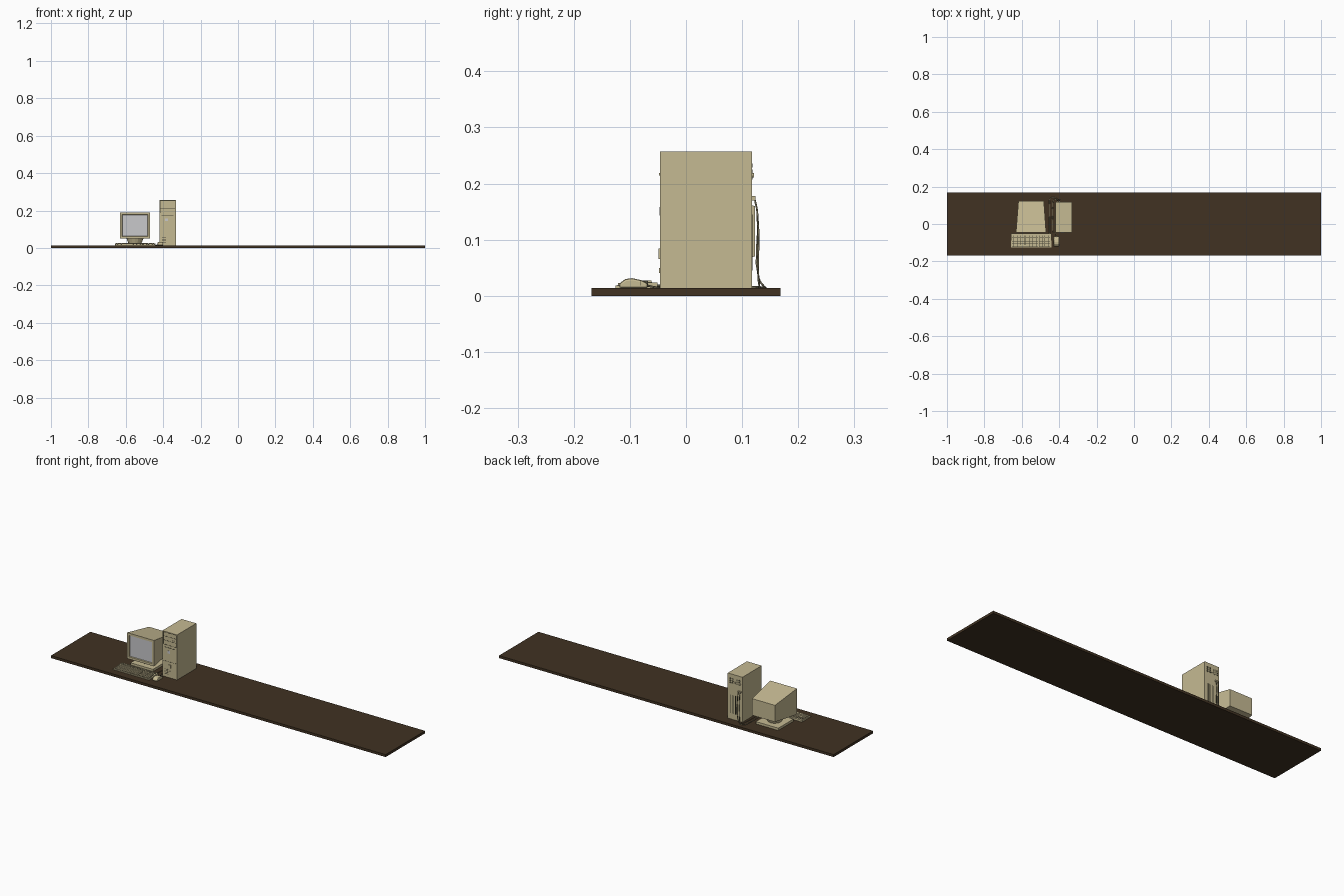
import bpy, bmesh, math
from mathutils import Vector

if "Cube" in bpy.data.objects:
    bpy.data.objects.remove(bpy.data.objects["Cube"])


def material(name, rgb):
    m = bpy.data.materials.new(name)
    m.diffuse_color = (*rgb, 1)
    m.use_nodes = True
    m.node_tree.nodes["Principled BSDF"].inputs["Base Color"].default_value = m.diffuse_color
    return m


BEIGE = material("beige plastic", (0.56, 0.49, 0.29))
WOOD = material("dark brown wood", (0.052, 0.032, 0.016))
SCREEN = material("grey screen glass", (0.58, 0.58, 0.60))
DARK = material("dark slots", (0.07, 0.065, 0.04))
CABLE = material("cable olive", (0.20, 0.18, 0.11))
DESK = 0.0135


def finish(name, bm, mat):
    bmesh.ops.recalc_face_normals(bm, faces=bm.faces)
    me = bpy.data.meshes.new(name)
    bm.to_mesh(me)
    bm.free()
    me.materials.append(mat)
    ob = bpy.data.objects.new(name, me)
    bpy.context.collection.objects.link(ob)
    return ob


def boxes(name, mat, *spans):
    """Each span is (x0, x1, y0, y1, z0, z1); all spans become one object."""
    bm = bmesh.new()
    for x0, x1, y0, y1, z0, z1 in spans:
        vs = bmesh.ops.create_cube(bm, size=1)["verts"]
        for v in vs:
            v.co = Vector(((x0 + x1) / 2 + v.co.x * (x1 - x0),
                           (y0 + y1) / 2 + v.co.y * (y1 - y0),
                           (z0 + z1) / 2 + v.co.z * (z1 - z0)))
    return finish(name, bm, mat)


def prism(name, mat, x0, x1, profile):
    """Side profile of (y, z) points extruded along x."""
    bm = bmesh.new()
    face = bm.faces.new([bm.verts.new((x0, y, z)) for y, z in profile])
    ext = bmesh.ops.extrude_face_region(bm, geom=[face])["geom"]
    bmesh.ops.translate(bm, vec=(x1 - x0, 0, 0),
                        verts=[g for g in ext if isinstance(g, bmesh.types.BMVert)])
    return finish(name, bm, mat)


def cable(name, points, radius=0.0018):
    cu = bpy.data.curves.new(name, "CURVE")
    cu.dimensions = "3D"
    cu.bevel_depth, cu.bevel_resolution, cu.resolution_u = radius, 1, 4
    sp = cu.splines.new("BEZIER")
    sp.bezier_points.add(len(points) - 1)
    for p, co in zip(sp.bezier_points, points):
        p.co = co
        p.handle_left_type = p.handle_right_type = "AUTO"
    cu.materials.append(CABLE)
    bpy.context.collection.objects.link(bpy.data.objects.new(name, cu))


# Desk board
boxes("desk_board", WOOD, (-1, 1, -0.168, 0.168, 0, DESK))

# Tower case
TX0, TX1, TY0, TY1, TZ = -0.42, -0.332, -0.046, 0.118, 0.257
boxes("tower_case", BEIGE, (TX0, TX1, TY0, TY1, DESK, TZ))

# Tower front: drive bay seams, floppy slot and lower vents
f0, f1 = TY0 - 0.0006, TY0 + 0.002
boxes("front_seams", DARK,
      *[(TX0 + 0.004, TX1 - 0.004, f0, f1, z, z + 0.0018) for z in (0.186, 0.209, 0.231, 0.252)],
      *[(x, x + 0.0015, f0, f1, 0.186, 0.253) for x in (TX0 + 0.004, TX1 - 0.0055)],
      (TX0 + 0.012, TX1 - 0.012, f0, f1, 0.172, 0.1745),
      (TX0 + 0.004, TX1 - 0.004, f0, f1, 0.098, 0.0995),
      *[(TX0 + 0.014, TX0 + 0.036, f0, f1, z, z + 0.002) for z in (0.03, 0.038, 0.046, 0.054)])
boxes("front_buttons", BEIGE,
      (-0.383, -0.369, TY0 - 0.003, TY0, 0.066, 0.084),
      (-0.380, -0.371, TY0 - 0.002, TY0, 0.041, 0.050),
      (TX1 - 0.026, TX1 - 0.014, TY0 - 0.002, TY0, 0.214, 0.219))
boxes("front_badge", SCREEN, (-0.389, -0.374, TY0 - 0.001, TY0, 0.143, 0.158))

# Tower back: two fan grilles, expansion slots and plug sockets
b0, b1 = TY1 - 0.002, TY1 + 0.0006
boxes("back_slots", DARK,
      *[(x + i * 0.0075, x + i * 0.0075 + 0.004, b0, b1, z, z + 0.007)
        for x in (-0.412, -0.370) for i in range(4) for z in (0.207, 0.218, 0.229)],
      *[(x, x + 0.003, b0, b1, 0.045, 0.145)
        for x in (-0.390, -0.380, -0.370, -0.360, -0.350)])
boxes("back_plugs", BEIGE,
      (-0.413, -0.405, TY1, TY1 + 0.006, 0.170, 0.178),
      (-0.402, -0.394, TY1, TY1 + 0.006, 0.170, 0.178),
      (-0.378, -0.366, TY1, TY1 + 0.003, 0.211, 0.219))

# Monitor housing: front block tapered to the back, screen face inset
bm = bmesh.new()
rings = [[bm.verts.new((x, y, z)) for x, z in ((a, c), (b, c), (b, d), (a, d))]
         for y, a, b, c, d in ((-0.046, -0.631, -0.470, 0.050, 0.190),
                               (0.123, -0.618, -0.482, 0.070, 0.160))]
front = bm.faces.new(rings[0])
bm.faces.new(rings[1])
for i in range(4):
    j = (i + 1) % 4
    bm.faces.new((rings[0][i], rings[0][j], rings[1][j], rings[1][i]))
bmesh.ops.recalc_face_normals(bm, faces=bm.faces)
bmesh.ops.inset_region(bm, faces=[front], thickness=0.017)
bmesh.ops.inset_region(bm, faces=[front], thickness=0.003, depth=-0.005)
front.material_index = 1
finish("monitor_housing", bm, BEIGE).data.materials.append(SCREEN)

# Monitor stand
boxes("monitor_base", BEIGE, (-0.618, -0.484, -0.035, 0.095, DESK, 0.026))
bm = bmesh.new()
bmesh.ops.create_cone(bm, cap_ends=True, segments=16, radius1=0.035, radius2=0.048, depth=0.032)
bmesh.ops.translate(bm, vec=(-0.551, 0.030, 0.041), verts=bm.verts)
finish("monitor_pedestal", bm, BEIGE)

# Keyboard wedge with key rows following the slope
KX0, KX1 = -0.658, -0.442
prism("keyboard_body", BEIGE, KX0, KX1,
      [(-0.126, DESK), (-0.126, 0.018), (-0.066, 0.0235), (-0.051, 0.0235), (-0.051, DESK)])


def slope(y):
    return 0.018 + (y + 0.126) * 0.0055 / 0.060


wells, keys = [], []
for x0, cols in ((KX0 + 0.007, 15), (KX0 + 0.152, 3), (KX0 + 0.182, 3)):
    pitch = 0.0092
    for r in range(6):
        y = -0.121 + r * 0.0098 + (0.003 if r == 5 else 0)
        z = slope(min(y, -0.07))
        wells.append((x0 - 0.001, x0 + cols * pitch + 0.0005, y - 0.001, y + 0.0087, z - 0.003, z + 0.0012))
        c = 0
        while c < cols:
            wide = 6 if (r == 0 and cols == 15 and c == 4) else 1
            keys.append((x0 + c * pitch, x0 + (c + wide) * pitch - 0.0016,
                         y, y + 0.0076, z, z + 0.0042))
            c += wide
boxes("key_wells", DARK, *wells)
boxes("keyboard_keys", BEIGE, *keys)

# Mouse with a rounded back and two buttons
mouse = prism("mouse_body", BEIGE, -0.430, -0.400,
              [(-0.119, DESK), (-0.119, 0.022), (-0.108, 0.030), (-0.096, 0.0315),
               (-0.080, 0.028), (-0.068, 0.022), (-0.068, DESK)])
bev = mouse.modifiers.new("rounding", "BEVEL")
bev.width, bev.segments = 0.004, 2
boxes("mouse_button_gap", DARK, (-0.4156, -0.4144, -0.081, -0.0675, 0.016, 0.0275),
      (-0.4302, -0.3998, -0.082, -0.081, 0.018, 0.0275))

# Cables from the tower back, along its left side to keyboard and mouse
zc = DESK + 0.0018
cable("keyboard_cable", [(-0.409, 0.122, 0.174), (-0.409, 0.127, 0.150), (-0.411, 0.130, 0.030),
                         (-0.420, 0.140, zc), (-0.446, 0.138, zc), (-0.452, 0.110, zc),
                         (-0.452, 0.030, zc), (-0.452, -0.052, zc + 0.003)])
cable("mouse_cable", [(-0.398, 0.122, 0.174), (-0.398, 0.127, 0.150), (-0.400, 0.129, 0.030),
                      (-0.410, 0.131, zc), (-0.428, 0.129, zc), (-0.434, 0.105, zc),
                      (-0.434, 0.000, zc), (-0.430, -0.046, zc), (-0.416, -0.055, zc),
                      (-0.415, -0.069, zc + 0.003)])
